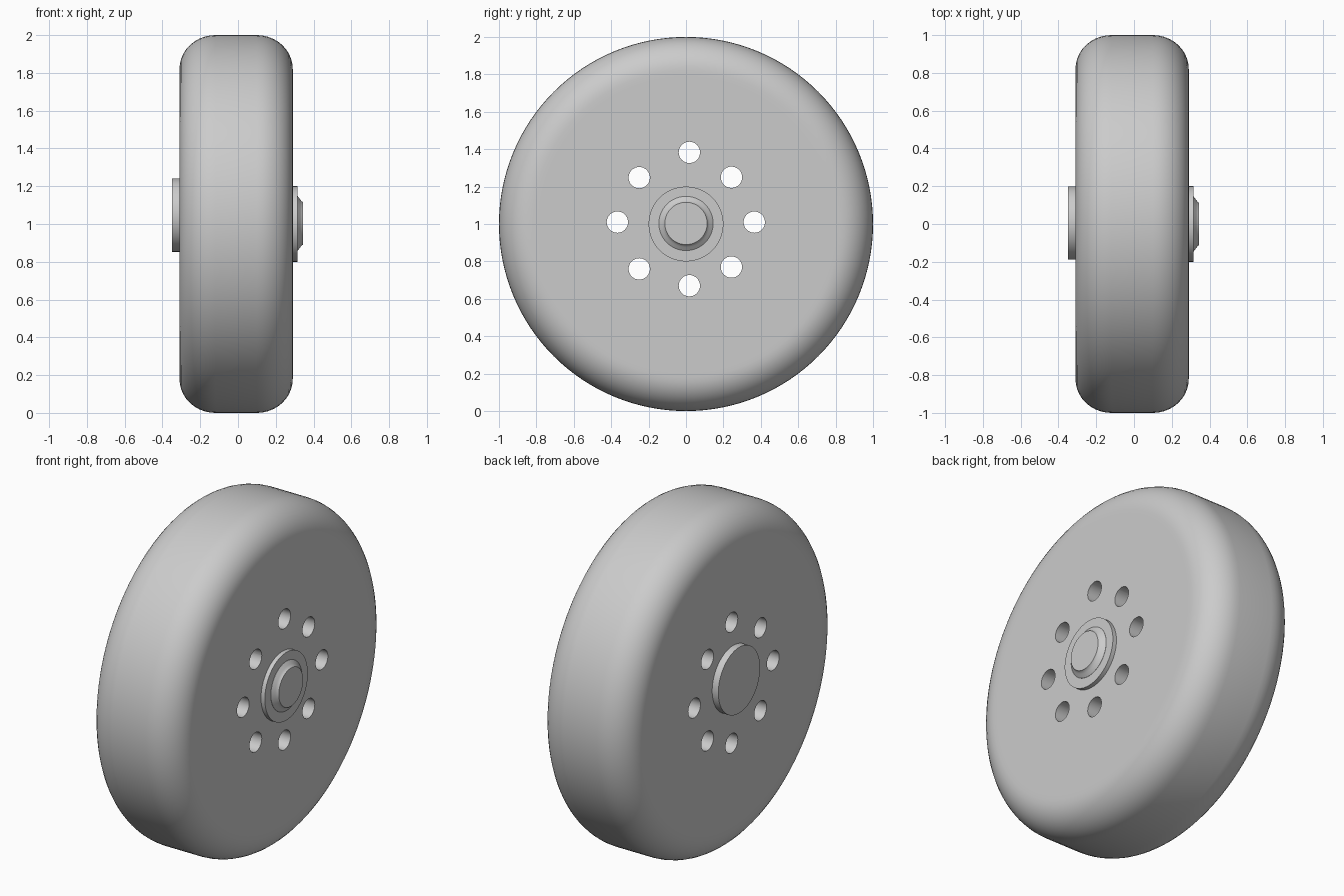
import bpy, bmesh, math

if "Cube" in bpy.data.objects:
    bpy.data.objects.remove(bpy.data.objects["Cube"])

grey = bpy.data.materials.new("plain_grey")
grey.diffuse_color = (0.6, 0.6, 0.6, 1)
grey.use_nodes = True
grey.node_tree.nodes["Principled BSDF"].inputs["Base Color"].default_value = grey.diffuse_color


def lathe(name, profile, cy=0.0, cz=1.0, sides=96):
    """Revolve (x, radius) points around an axis parallel to x, capping both ends."""
    bm = bmesh.new()
    rings = []
    for x, r in profile:
        rings.append([bm.verts.new((x, cy + r * math.cos(2 * math.pi * i / sides),
                                    cz + r * math.sin(2 * math.pi * i / sides)))
                      for i in range(sides)])
    for a, b in zip(rings, rings[1:]):
        for i in range(sides):
            j = (i + 1) % sides
            bm.faces.new((a[i], a[j], b[j], b[i]))
    bm.faces.new(rings[0])
    bm.faces.new(rings[-1])
    bmesh.ops.recalc_face_normals(bm, faces=bm.faces)
    me = bpy.data.meshes.new(name)
    bm.to_mesh(me)
    bm.free()
    me.materials.append(grey)
    ob = bpy.data.objects.new(name, me)
    bpy.context.collection.objects.link(ob)
    return ob


def select_only(ob):
    bpy.ops.object.select_all(action='DESELECT')
    ob.select_set(True)
    bpy.context.view_layer.objects.active = ob


# wheel body: flat sides with wide rounded shoulders
X0, X1, STEPS = -0.31, 0.29, 10
RX, RR = 0.19, 0.18
arc = [math.pi / 2 * i / STEPS for i in range(STEPS + 1)]
left = [(X0 + RX * (1 - math.cos(t)), 1 - RR + RR * math.sin(t)) for t in arc]
right = [(X1 - RX * (1 - math.cos(t)), 1 - RR + RR * math.sin(t)) for t in reversed(arc)]
wheel = lathe("wheel", [(X0, 0.55), (X0, 0.79)] + left + right + [(X1, 0.79), (X1, 0.55)], sides=128)

# ring of eight through holes
holes = [(0.018, 1.383), (0.243, 1.25), (0.365, 1.01), (0.243, 0.77),
         (0.018, 0.67), (-0.25, 0.76), (-0.367, 1.01), (-0.25, 1.248)]
for y, z in holes:
    cutter = lathe("hole_cutter", [(-0.6, 0.057), (0.6, 0.057)], y, z, 32)
    cutter.hide_render = True
    mod = wheel.modifiers.new("hole", 'BOOLEAN')
    mod.operation = 'DIFFERENCE'
    mod.solver = 'EXACT'
    mod.object = cutter
    select_only(wheel)
    bpy.ops.object.modifier_apply(modifier=mod.name)
    bpy.data.objects.remove(cutter)

# hub plate with a flared axle cap on the right, plain disc on the left
parts = [
    wheel,
    lathe("hub_plate", [(0.25, 0.2), (0.315, 0.2)]),
    lathe("axle_cap", [(0.28, 0.145), (0.316, 0.145), (0.322, 0.137), (0.330, 0.126),
                       (0.338, 0.116), (0.345, 0.113)], 0.0, 1.003),
    lathe("back_disc", [(-0.35, 0.194), (-0.28, 0.194)], 0.005, 1.047),
]
for ob in parts:
    select_only(ob)
    bpy.ops.object.shade_smooth_by_angle(angle=math.radians(30))
